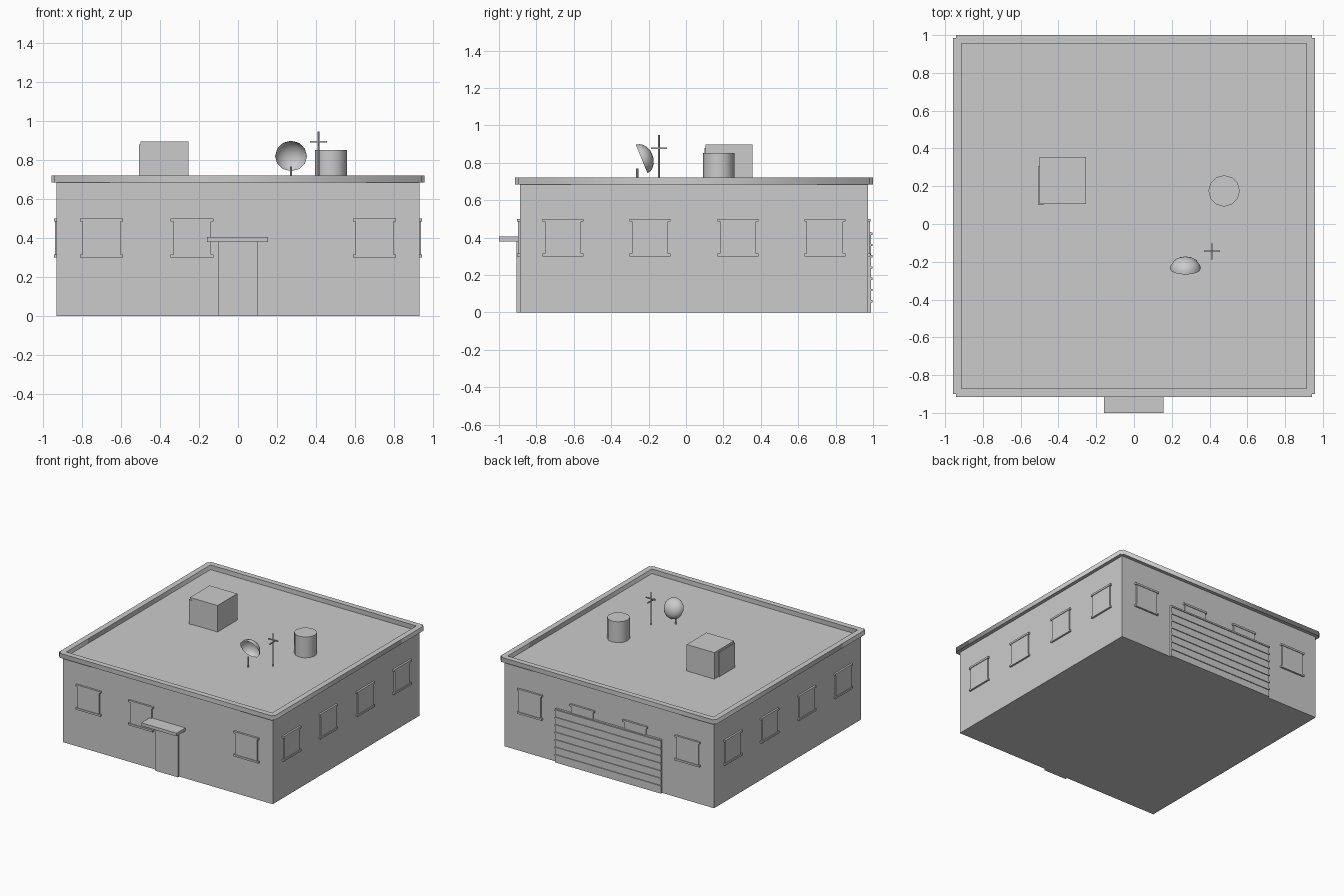
import bpy, bmesh, math
from mathutils import Matrix, Vector

if "Cube" in bpy.data.objects:
    bpy.data.objects.remove(bpy.data.objects["Cube"])

CY, H = 0.0425, 0.93          # building centre in y, half width of the walls
ROOF, TOP = 0.685, 0.722


def finish(name, bm, smooth=False):
    me = bpy.data.meshes.new(name)
    bm.to_mesh(me)
    bm.free()
    ob = bpy.data.objects.new(name, me)
    bpy.context.collection.objects.link(ob)
    if smooth:
        bpy.ops.object.select_all(action='DESELECT')
        ob.select_set(True)
        bpy.context.view_layer.objects.active = ob
        bpy.ops.object.shade_smooth_by_angle(angle=math.radians(40))
    return ob


def add_box(bm, x0, x1, y0, y1, z0, z1, m=Matrix()):
    t = Matrix.Translation(((x0 + x1) / 2, (y0 + y1) / 2, (z0 + z1) / 2))
    s = Matrix.Diagonal((x1 - x0, y1 - y0, z1 - z0, 1))
    bmesh.ops.create_cube(bm, size=1, matrix=m @ t @ s)


def box(name, *dims):
    bm = bmesh.new()
    add_box(bm, *dims)
    return finish(name, bm)


def cylinder(name, x, y, r, z0, z1, sides):
    bm = bmesh.new()
    bmesh.ops.create_cone(bm, cap_ends=True, segments=sides, radius1=r, radius2=r,
                          depth=z1 - z0, matrix=Matrix.Translation((x, y, (z0 + z1) / 2)))
    return finish(name, bm, True)


# Walls with flat roof
box("walls", -H, H, CY - H, CY + H, 0, ROOF)

# Parapet ring with notched corners, as an extruded filled outline
a, b, c = 0.9575, 0.942, 0.913
outer = [(a, b), (b, b), (b, a), (-b, a), (-b, b), (-a, b),
         (-a, -b), (-b, -b), (-b, -a), (b, -a), (b, -b), (a, -b)]
inner = [(c, c), (-c, c), (-c, -c), (c, -c)]
cu = bpy.data.curves.new("parapet", 'CURVE')
cu.dimensions, cu.fill_mode, cu.extrude = '2D', 'BOTH', (TOP - ROOF) / 2
for pts in (outer, inner):
    sp = cu.splines.new('POLY')
    sp.points.add(len(pts) - 1)
    for p, (x, y) in zip(sp.points, pts):
        p.co = (x, y, 0, 1)
    sp.use_cyclic_u = True
parapet = bpy.data.objects.new("parapet", cu)
parapet.location = (0, CY, (TOP + ROOF) / 2)
bpy.context.collection.objects.link(parapet)
bpy.context.view_layer.objects.active = parapet
parapet.select_set(True)
bpy.ops.object.convert(target='MESH')


# Windows: pane, sill and lintel, repeated on each wall
def windows(name, angle, centres):
    m = Matrix.Translation((0, CY, 0)) @ Matrix.Rotation(angle, 4, 'Z')
    bm = bmesh.new()
    for x in centres:
        add_box(bm, x - 0.097, x + 0.097, -H - 0.01, -H + 0.01, 0.312, 0.487, m)
        for z in (0.30, 0.485):
            add_box(bm, x - 0.11, x + 0.11, -H - 0.015, -H + 0.01, z, z + 0.015, m)
    finish(name, bm)


row = (-0.7, -0.235, 0.235, 0.7)
windows("front_windows", 0, (-0.7, -0.235, 0.7))
windows("right_windows", math.pi / 2, row)
windows("back_windows", math.pi, row)
windows("left_windows", -math.pi / 2, row)

# Front door and canopy
box("front_door", -0.1, 0.1, -0.905, -0.87, 0, 0.38)
box("door_canopy", -0.158, 0.155, -1.0, -0.87, 0.38, 0.405)

# Roller door at the back with ridged slats
box("roller_door", -0.47, 0.47, 0.96, 0.989, 0, 0.43)
bm = bmesh.new()
for i in range(7):
    z = 0.06 * (i + 1)
    add_box(bm, -0.47, 0.47, 0.98, 0.996, z - 0.006, z + 0.006)
finish("roller_door_slats", bm)

# Rooftop cooling unit with side panel, and tank
box("cooling_unit", -0.5, -0.255, 0.105, 0.355, ROOF, 0.897)
box("cooling_unit_panel", -0.507, -0.48, 0.1, 0.305, ROOF, 0.88)
cylinder("roof_tank", 0.477, 0.175, 0.083, ROOF, 0.852, 12)

# Satellite dish: half ellipsoid tipped forward, on a post
bm = bmesh.new()
bmesh.ops.create_uvsphere(bm, u_segments=12, v_segments=10, radius=1)
bmesh.ops.delete(bm, geom=[v for v in bm.verts if v.co.z < -0.01], context='VERTS')
back = Vector((0, 0.927, 0.378)).to_track_quat('Z', 'Y').to_matrix().to_4x4()
bm.transform(Matrix.Translation((0.272, -0.237, 0.82)) @ back
             @ Matrix.Diagonal((0.082, 0.082, 0.062, 1)))
finish("dish_bowl", bm, True)
cylinder("dish_post", 0.272, -0.26, 0.006, ROOF, 0.768, 8)

# Antenna with two crossed bars
cylinder("antenna_pole", 0.412, -0.145, 0.005, ROOF, 0.948, 8)
box("antenna_bar_x", 0.37, 0.456, -0.149, -0.141, 0.891, 0.899)
box("antenna_bar_y", 0.408, 0.416, -0.188, -0.102, 0.873, 0.881)
